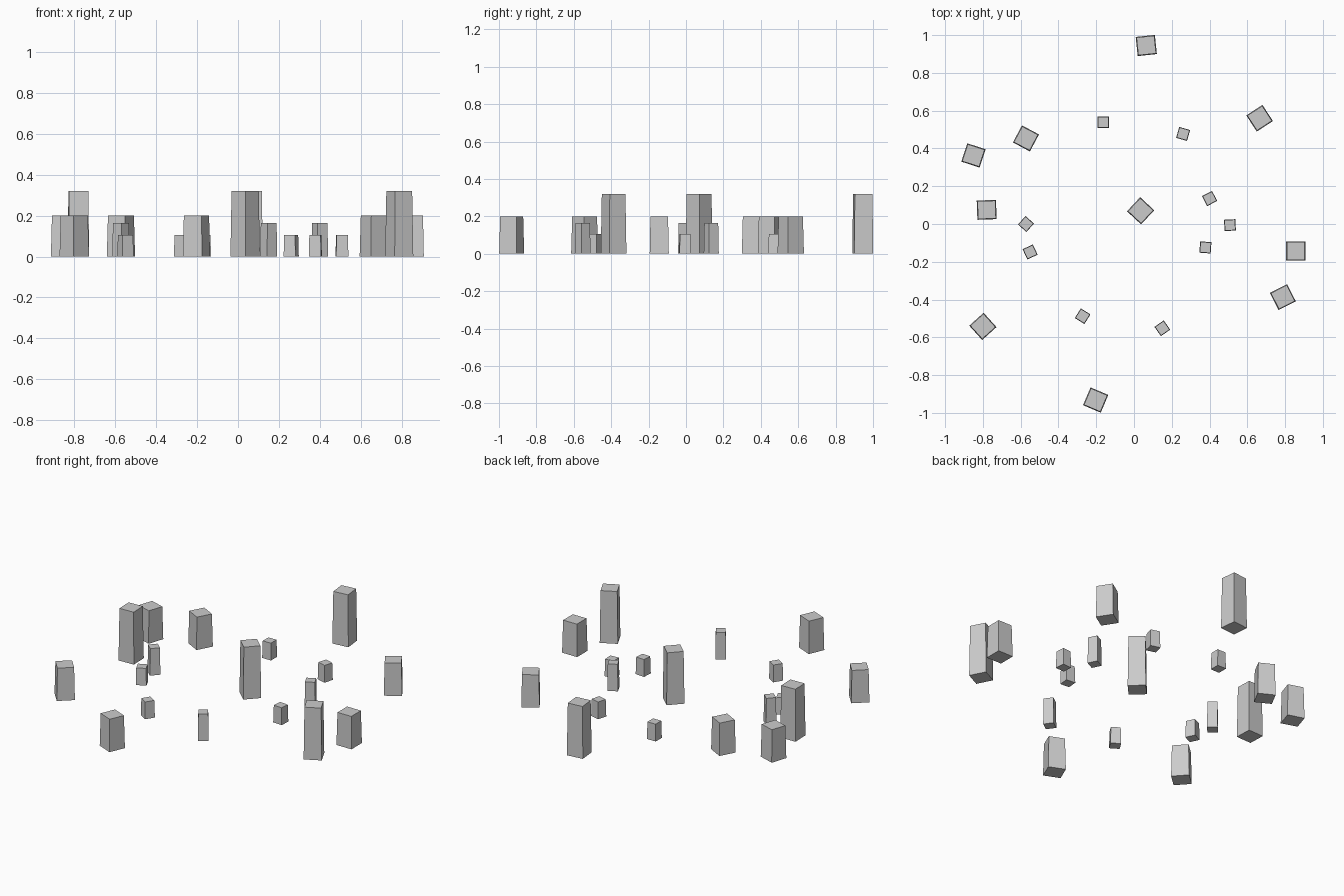
import bpy, bmesh
from math import radians
from mathutils import Matrix

if "Cube" in bpy.data.objects:
    bpy.data.objects.remove(bpy.data.objects["Cube"])

TAPER = 0.92  # each stone narrows slightly toward the top


def stone(name, x, y, width, height, turn):
    """Four-sided upright block, tapered, standing on z = 0."""
    bm = bmesh.new()
    bmesh.ops.create_cube(bm, size=1, matrix=Matrix.Translation((0, 0, 0.5)))
    for v in bm.verts:
        s = width * (TAPER if v.co.z > 0.5 else 1)
        v.co = (v.co.x * s, v.co.y * s, v.co.z * height)
    mesh = bpy.data.meshes.new(name)
    bm.to_mesh(mesh)
    bm.free()
    ob = bpy.data.objects.new(name, mesh)
    ob.location = (x, y, 0)
    ob.rotation_euler.z = radians(turn)
    bpy.context.collection.objects.link(ob)


# Outer ring and centre stone: x, y, height, turn
large = [
    (0.065, 0.945, 0.32, 6), (0.665, 0.56, 0.20, 33),
    (-0.572, 0.453, 0.20, -28), (-0.85, 0.363, 0.20, -18),
    (-0.78, 0.075, 0.32, 2), (-0.80, -0.542, 0.20, 42),
    (-0.203, -0.932, 0.20, -23), (0.788, -0.387, 0.32, 27),
    (0.857, -0.143, 0.20, 0), (0.035, 0.07, 0.32, -43),
]
# Inner ring of small stones
small = [
    (-0.162, 0.539, 0.105, 0), (0.26, 0.477, 0.105, -16),
    (-0.572, 0.0, 0.165, -42), (-0.55, -0.148, 0.105, 25),
    (-0.272, -0.488, 0.105, -32), (0.15, -0.552, 0.165, 35),
    (0.378, -0.124, 0.105, -4), (0.508, -0.006, 0.105, 3),
    (0.40, 0.135, 0.165, 27),
]
for group, width, label in ((large, 0.102, "large_stone"), (small, 0.06, "small_stone")):
    for i, (x, y, h, turn) in enumerate(group, 1):
        stone(f"{label}_{i}", x, y, width, h, turn)
